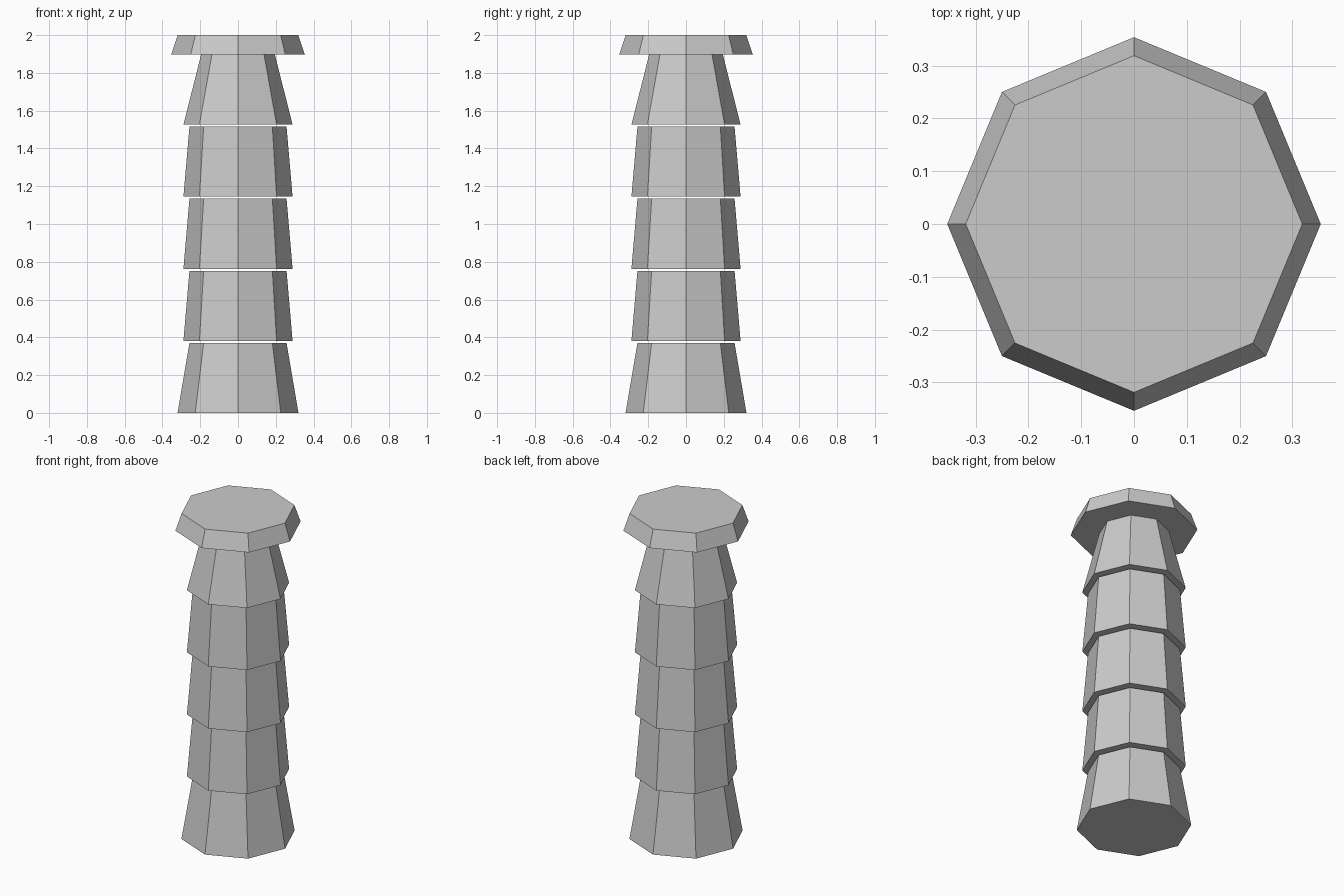
import bpy

if "Cube" in bpy.data.objects:
    bpy.data.objects.remove(bpy.data.objects["Cube"])

SIDES = 8
PITCH = 0.3815   # spacing of the stacked segments
HEIGHT = 0.371   # segment height, leaving a thin gap


def octagon_block(name, r_bottom, r_top, z0, z1):
    """Tapered eight-sided block with a corner on each axis."""
    bpy.ops.mesh.primitive_cone_add(
        vertices=SIDES, radius1=r_bottom, radius2=r_top,
        depth=z1 - z0, location=(0, 0, (z0 + z1) / 2))
    bpy.context.object.name = name


# Shaft: flared foot, three equal rings, narrowing neck
shaft = [
    ("foot_segment", 0.32, 0.257),
    ("lower_segment", 0.289, 0.257),
    ("middle_segment", 0.289, 0.257),
    ("upper_segment", 0.289, 0.257),
    ("neck_segment", 0.289, 0.195),
]
for i, (name, r_bottom, r_top) in enumerate(shaft):
    octagon_block(name, r_bottom, r_top, i * PITCH, i * PITCH + HEIGHT)

# Cap resting on the neck
octagon_block("cap", 0.354, 0.319, 4 * PITCH + HEIGHT, 2.0)
